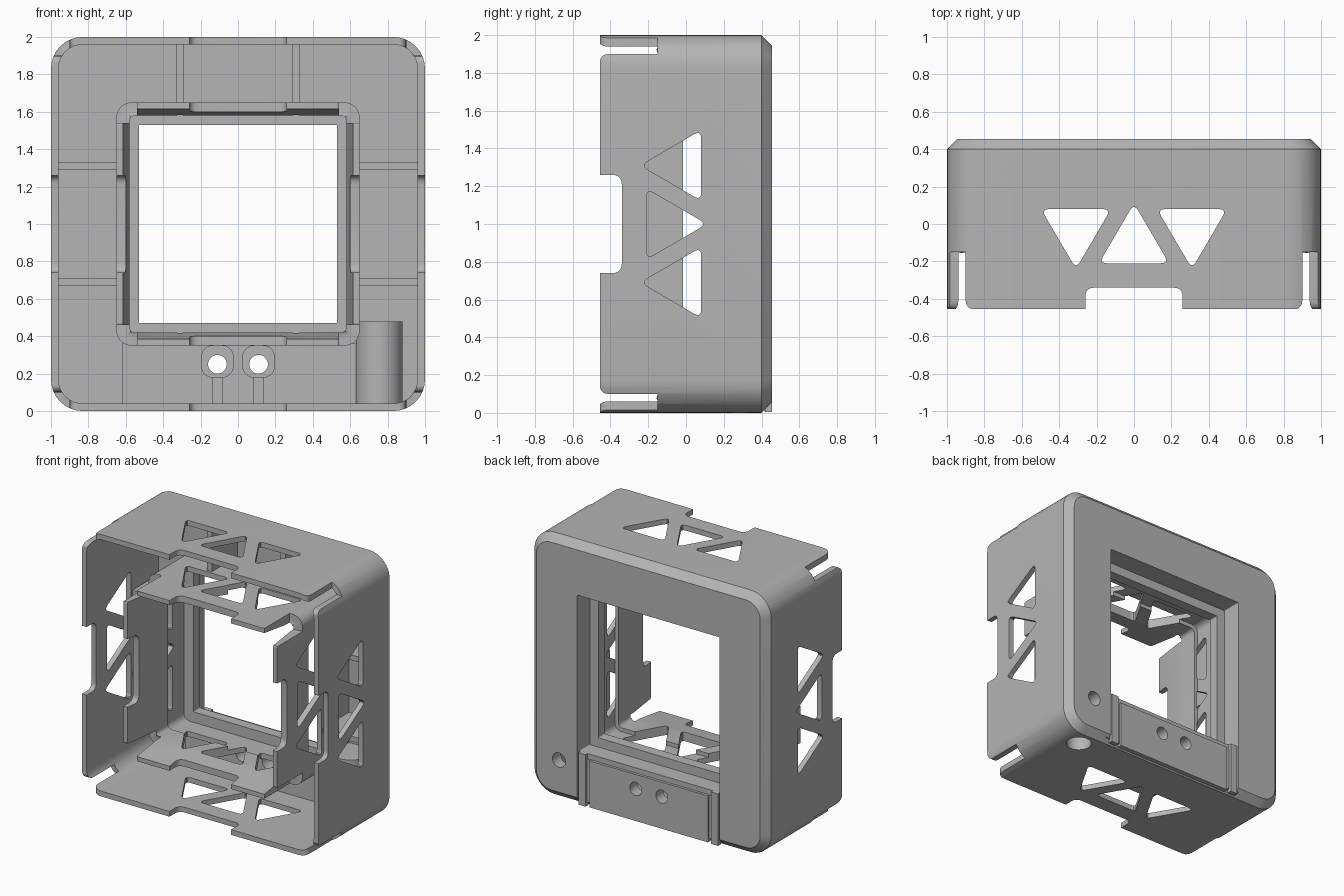
import bpy, bmesh, math
from mathutils import Matrix, Vector

cube = bpy.data.objects.get("Cube")
if cube:
    bpy.data.objects.remove(cube, do_unlink=True)

grey = bpy.data.materials.new("plain grey")
grey.use_nodes = True
colour = (0.46, 0.46, 0.46, 1)
grey.diffuse_color = colour
grey.node_tree.nodes["Principled BSDF"].inputs["Base Color"].default_value = colour

UP = Matrix.Identity(4)                       # outline in x, y; extruded along z
BACK = Matrix(((1, 0, 0, 0), (0, 0, 1, 0), (0, 1, 0, 0), (0, 0, 0, 1)))  # outline in x, z
SIDES = [Matrix.Translation((0, 0, 1)) @ Matrix.Rotation(k * math.pi / 2, 4, 'Y')
         for k in range(4)]


def finish(name, bm):
    bmesh.ops.recalc_face_normals(bm, faces=bm.faces)
    mesh = bpy.data.meshes.new(name)
    bm.to_mesh(mesh)
    bm.free()
    mesh.materials.append(grey)
    obj = bpy.data.objects.new(name, mesh)
    bpy.context.collection.objects.link(obj)
    return obj


def rounded(points, d, steps=5):
    """Round each corner of an outline, starting d away from it."""
    out = []
    for i, p in enumerate(points):
        p, a, b = (Vector(q) for q in (p, points[i - 1], points[(i + 1) % len(points)]))
        s, e = p + (a - p).normalized() * d, p + (b - p).normalized() * d
        for k in range(steps + 1):
            t = k / steps
            out.append(s * (1 - t) ** 2 + p * 2 * t * (1 - t) + e * t * t)
    return out


def rect(x0, x1, y0, y1):
    return [(x0, y0), (x1, y0), (x1, y1), (x0, y1)]


def circle(x, y, r, n=32):
    return [(x + r * math.cos(2 * math.pi * i / n), y + r * math.sin(2 * math.pi * i / n))
            for i in range(n)]


def prism(bm, outline, a, b, m=UP):
    lo, hi = ([bm.verts.new(m @ Vector((p[0], p[1], t))) for p in outline] for t in (a, b))
    bm.faces.new(lo)
    bm.faces.new(hi)
    for i in range(len(lo)):
        bm.faces.new((lo[i - 1], lo[i], hi[i], hi[i - 1]))


def solid(name, *prisms):
    bm = bmesh.new()
    for args in prisms:
        prism(bm, *args)
    return finish(name, bm)


def cut(obj, *cutters):
    for c in cutters:
        mod = obj.modifiers.new("cut", 'BOOLEAN')
        mod.operation, mod.solver, mod.object = 'DIFFERENCE', 'EXACT', c
        bpy.context.view_layer.objects.active = obj
        bpy.ops.object.modifier_apply(modifier=mod.name)


def square_ring(name, section):
    """Sweep a closed section of (half width, corner radius, y) round a square."""
    bm = bmesh.new()
    rings = []
    for h, r, y in section:
        ring = []
        for q in range(4):
            for k in range(9):
                ang = math.pi / 2 * (q + k / 8)
                cx = (h - r) * (1 if q in (0, 3) else -1)
                cz = (h - r) * (1 if q < 2 else -1)
                ring.append(bm.verts.new((cx + r * math.cos(ang), y, 1 + cz + r * math.sin(ang))))
        rings.append(ring)
    for i, ring in enumerate(rings):
        for j in range(len(ring)):
            bm.faces.new((rings[i - 1][j - 1], rings[i - 1][j], ring[j], ring[j - 1]))
    return finish(name, bm)


# Double-walled square frame: outer wall, back plate, stepped opening, inner wall
frame = square_ring("frame", [
    (1, .17, -.455), (1, .17, .4), (.945, .12, .455),
    (.6, .006, .455), (.6, .006, .3), (.53, .006, .3), (.53, .006, .22),
    (.61, .05, .22), (.61, .05, -.015), (.58, .03, -.015), (.58, .03, -.2),
    (.615, .05, -.455), (.65, .08, -.455), (.65, .08, .41),
    (.96, .13, .41), (.96, .13, -.455)])

# Openings in each wall: triangles, front notch and corner slots
FRONT = -.457


def slot(edge, end, flip):
    pts = [(edge - .12, -.6), (end, -.6), (end, -.15), (edge, -.15), (edge, FRONT), (edge - .12, FRONT)]
    return [(p[0] * flip, p[1]) for p in rounded(pts, .05)]


first, second = [], []
for k, m in enumerate(SIDES):
    depth = .5 if k % 2 == 0 else .605
    first.append((rounded([(-.187, -.21), (.187, -.21), (0, .11)], .045), depth, 1.1, m))
    for u in (-.31, .31):
        tri = [(u - .187, .08), (u + .187, .08), (u, -.24)]
        first.append((rounded(tri, .045), depth, 1.1, m))
    first.append((rounded(rect(-.26, .26, -.6, -.34), .05), .5, 1.1, m))
    for group, flip in ((first, -1), (second, 1)):
        group.append((slot(.9, 1.1, flip), .9, 1.1, m))
        group.append((slot(.56, .7, flip), .54, .7, m))

cutters = [solid("wall_cutter", *first), solid("slot_cutter", *second)]
groove = solid("groove_cutter", (rect(-.6, .6, -.1, .41), .43, .6, BACK))
cutters.append(groove)
cut(frame, *cutters)

# Housing inside the bottom channel, and the plate closing it at the back
housing = solid("housing", (rect(-.62, .63, .03, .36), .25, .435, BACK))
plate = solid("back_plate", ([(-.5, .005), (.5, .005), (.5, .36), (-.5, .36)], .415, .45, BACK))
pockets = solid("pocket_cutter", *[
    (rounded(rect(x - .085, x + .085, .18, .35), .07), .2, .36, BACK) for x in (-.11, .11)])
channels = solid("channel_cutter", *[
    (rect(x - .027, x + .027, -.1, .22), .2, .33, BACK) for x in (-.11, .11)])
bores = solid("bore_cutter", *[(circle(x, .25, .05), .1, .6, BACK) for x in (-.11, .11)])
cut(housing, pockets, channels, bores)
cut(plate, bores)
cut(frame, bores)

# Guide ribs either side of the plate
guides = solid("guide_ribs", *[
    (rect(s * .56 - .03, s * .56 + .03, .004, .4), .42, .455, BACK) for s in (-1, 1)])

# Round socket in the lower corner, bored from below and from the back
SX, SY = .755, .28
socket = solid("socket", (circle(SX, SY, .125), .03, .48))
web = solid("socket_web", (rect(SX - .125, SX + .125, SY, .42), .03, .48))
bore = solid("socket_bore_cutter", (circle(SX, SY, .09), -.1, .4))
port = solid("port_cutter", (circle(SX, .3, .055), .3, .6, BACK))
for part in (socket, web, frame):
    cut(part, bore, port)

# Stiffening ribs between the walls on the top and both sides
ribs = solid("wall_ribs", *[
    (rect(u - .02, u + .02, .1, .42), .64, .97, m)
    for k, m in enumerate(SIDES) if k != 2 for u in (-.31, .31)])

for c in cutters + [pockets, channels, bores, bore, port]:
    bpy.data.objects.remove(c, do_unlink=True)

# Smooth rounded corners, keep hard edges
bpy.ops.object.select_all(action='DESELECT')
parts = [frame, housing, plate, guides, socket, web, ribs]
for part in parts:
    part.select_set(True)
bpy.context.view_layer.objects.active = frame
bpy.ops.object.shade_smooth_by_angle(angle=math.radians(30))
